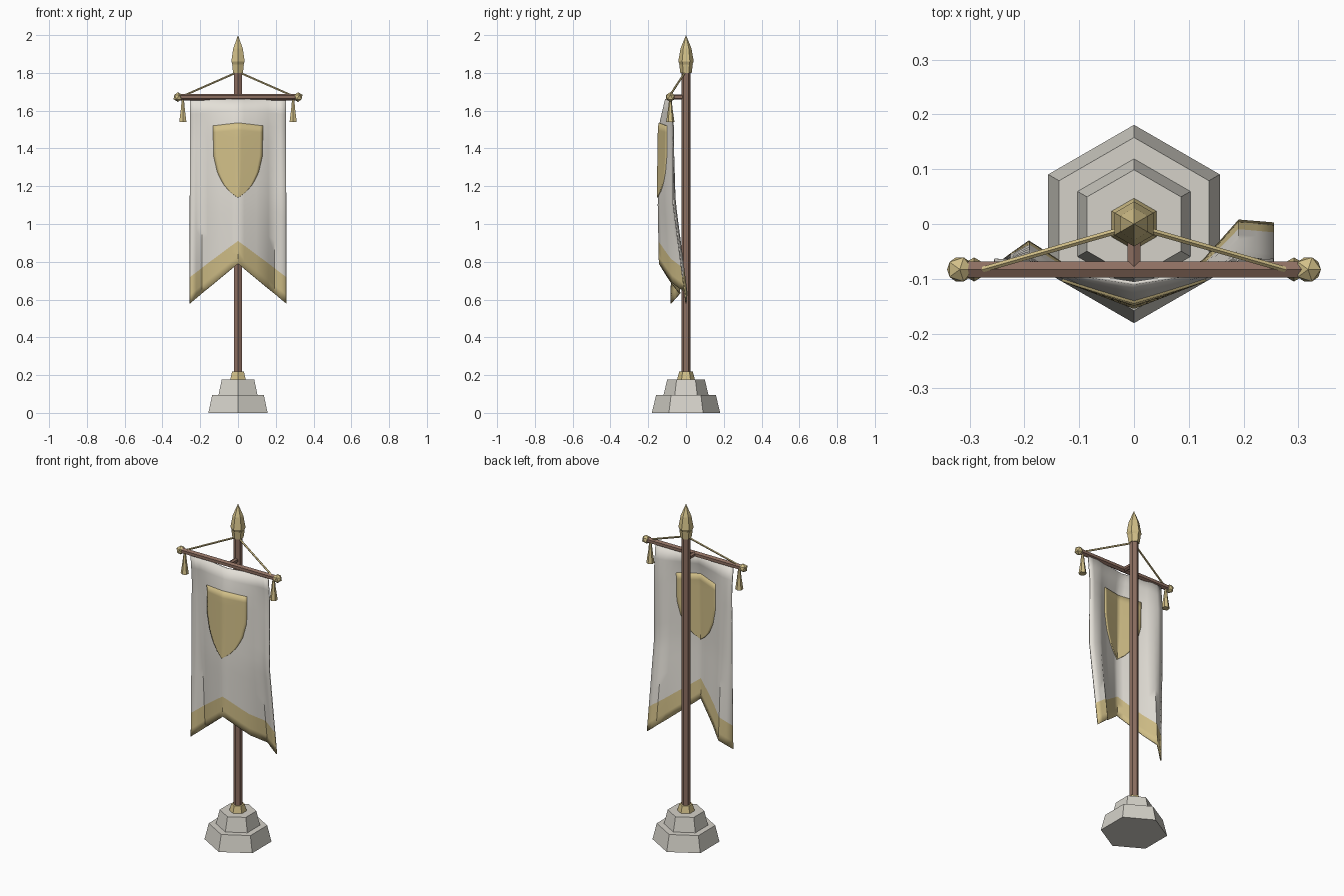
import bpy, bmesh, math
from mathutils import Vector

cube = bpy.data.objects.get("Cube")
if cube:
    bpy.data.objects.remove(cube)


def material(name, rgb):
    m = bpy.data.materials.new(name)
    m.use_nodes = True
    m.diffuse_color = (*rgb, 1)
    m.node_tree.nodes["Principled BSDF"].inputs["Base Color"].default_value = (*rgb, 1)
    return m


stone = material("pale stone", (0.66, 0.64, 0.58))
wood = material("brown wood", (0.27, 0.16, 0.12))
gold = material("soft gold", (0.65, 0.53, 0.25))
linen = material("white linen", (0.77, 0.74, 0.68))


def finish(name, bm, mats):
    bmesh.ops.recalc_face_normals(bm, faces=bm.faces)
    mesh = bpy.data.meshes.new(name)
    bm.to_mesh(mesh)
    bm.free()
    for m in mats:
        mesh.materials.append(m)
    ob = bpy.data.objects.new(name, mesh)
    bpy.context.collection.objects.link(ob)
    return ob


def lathe(name, profile, mat, loc=(0, 0, 0), sides=6):
    """Faceted solid from (radius, height) pairs, with a corner facing front."""
    bm = bmesh.new()
    rings = []
    for r, z in profile:
        angles = [math.pi / 2 + math.tau * i / sides for i in range(sides)]
        rings.append([bm.verts.new((r * math.cos(a), r * math.sin(a), z)) for a in angles])
    for low, high in zip(rings, rings[1:]):
        for i in range(sides):
            j = (i + 1) % sides
            bm.faces.new((low[i], low[j], high[j], high[i]))
    bm.faces.new(rings[0])
    bm.faces.new(rings[-1])
    bmesh.ops.remove_doubles(bm, verts=bm.verts, dist=0.0001)
    ob = finish(name, bm, [mat])
    ob.location = loc
    return ob


def rod(name, start, end, r, mat, sides=6):
    start, end = Vector(start), Vector(end)
    d = end - start
    ob = lathe(name, [(r, 0), (r, d.length)], mat, start, sides)
    ob.rotation_euler = d.to_track_quat('Z', 'Y').to_euler()
    return ob


# Stepped base, pole and spear tip
lathe("base_lower_step", [(0.181, 0), (0.158, 0.095)], stone)
lathe("base_upper_step", [(0.119, 0.095), (0.099, 0.178)], stone)
lathe("pole_socket", [(0.047, 0.178), (0.036, 0.218)], gold)
lathe("pole", [(0.025, 0.178), (0.025, 1.82)], wood)
lathe("finial_collar", [(0.03, 1.8), (0.036, 1.845)], gold)
lathe("finial_spear", [(0.034, 1.845), (0.041, 1.86), (0.029, 1.93), (0.0, 2.0)], gold)

# Crossbar with its bracket
BAR_Y, BAR_Z = -0.083, 1.672
rod("crossbar", (-0.31, BAR_Y, BAR_Z), (0.31, BAR_Y, BAR_Z), 0.017, wood)
rod("crossbar_bracket", (0, 0, BAR_Z), (0, BAR_Y, BAR_Z), 0.014, wood)

# Knobs, cords and tassels on both ends
for side, s in (("left", 1), ("right", -1)):
    bm = bmesh.new()
    bmesh.ops.create_icosphere(bm, subdivisions=1, radius=0.026)
    finish(side + "_knob", bm, [gold]).location = (s * 0.318, BAR_Y, BAR_Z)
    rod(side + "_cord", (0, -0.004, 1.805), (s * 0.276, BAR_Y, BAR_Z + 0.012), 0.0055, gold, 5)
    lathe(side + "_tassel", [(0.004, 1.67), (0.009, 1.64), (0.012, 1.61), (0.022, 1.54)],
          gold, (s * 0.292, BAR_Y, 0))

# Folds of the cloth: depth at each column, at several drops from the bar
COLUMNS = (-1, -0.75, -0.5, 0, 0.5, 0.75, 1)
FOLDS = (
    (0.0, (-0.08, -0.078, -0.088, -0.108, -0.088, -0.078, -0.08)),
    (0.13, (-0.066, -0.07, -0.098, -0.141, -0.098, -0.07, -0.066)),
    (0.5, (-0.07, -0.06, -0.098, -0.147, -0.098, -0.058, -0.07)),
    (1.0, (-0.08, -0.03, -0.07, -0.137, -0.06, 0.012, 0.0)),
)
HALF, TOP = 0.255, 1.66


def blend(x, xs, ys):
    for a, b, p, q in zip(xs, xs[1:], ys, ys[1:]):
        if x <= b:
            return p + (q - p) * (x - a) / (b - a)
    return ys[-1]


def depth(x, z):
    drops = [f[0] for f in FOLDS]
    return blend((TOP - z) / 1.08, drops, [blend(x / HALF, COLUMNS, f[1]) for f in FOLDS])


def sheet(name, columns, rows, height, mats, thick, rule=None):
    """Draped sheet whose point (i, j) lies at x, z = height(i, j)."""
    bm = bmesh.new()
    grid = []
    for i in range(columns + 1):
        points = [height(i, j) for j in range(rows + 1)]
        grid.append([bm.verts.new((x, depth(x, z), z)) for x, z in points])
    for i in range(columns):
        for j in range(rows):
            f = bm.faces.new((grid[i][j], grid[i + 1][j], grid[i + 1][j + 1], grid[i][j + 1]))
            f.smooth = True
            if rule:
                f.material_index = rule(j)
    bmesh.ops.remove_doubles(bm, verts=bm.verts, dist=0.0001)
    ob = finish(name, bm, mats)
    mod = ob.modifiers.new("thickness", 'SOLIDIFY')
    mod.thickness = thick
    mod.offset = 0
    ob.select_set(True)
    bpy.context.view_layer.objects.active = ob
    bpy.ops.object.shade_smooth_by_angle(angle=math.radians(50))
    ob.select_set(False)
    return ob


# Swallow-tailed banner with a gold hem
BODY, HEM = 12, 3


def banner_point(i, j):
    u = i / 8 - 1
    hem = 0.91 - 0.19 * abs(u)
    tail = 0.79 - 0.21 * abs(u)
    if j <= BODY:
        return u * HALF, TOP + (hem - TOP) * j / BODY
    return u * HALF, hem + (tail - hem) * (j - BODY) / HEM


sheet("banner", 16, BODY + HEM, banner_point, [linen, gold], 0.006, lambda j: int(j >= BODY))

# Shield emblem showing on both faces of the cloth
SHIELD_Z = (1.14, 1.17, 1.21, 1.27, 1.36, 1.54)
SHIELD_W = (0.0, 0.04, 0.075, 0.106, 0.127, 0.13)


def shield_point(i, j):
    u = i / 8 - 1
    z = 1.14 + 0.38 * (j / 16) ** 1.5
    x = u * blend(z, SHIELD_Z, SHIELD_W)
    return x, z + 0.015 * (1 - abs(u)) * (j / 16) ** 4


sheet("shield_emblem", 16, 16, shield_point, [gold], 0.016)
